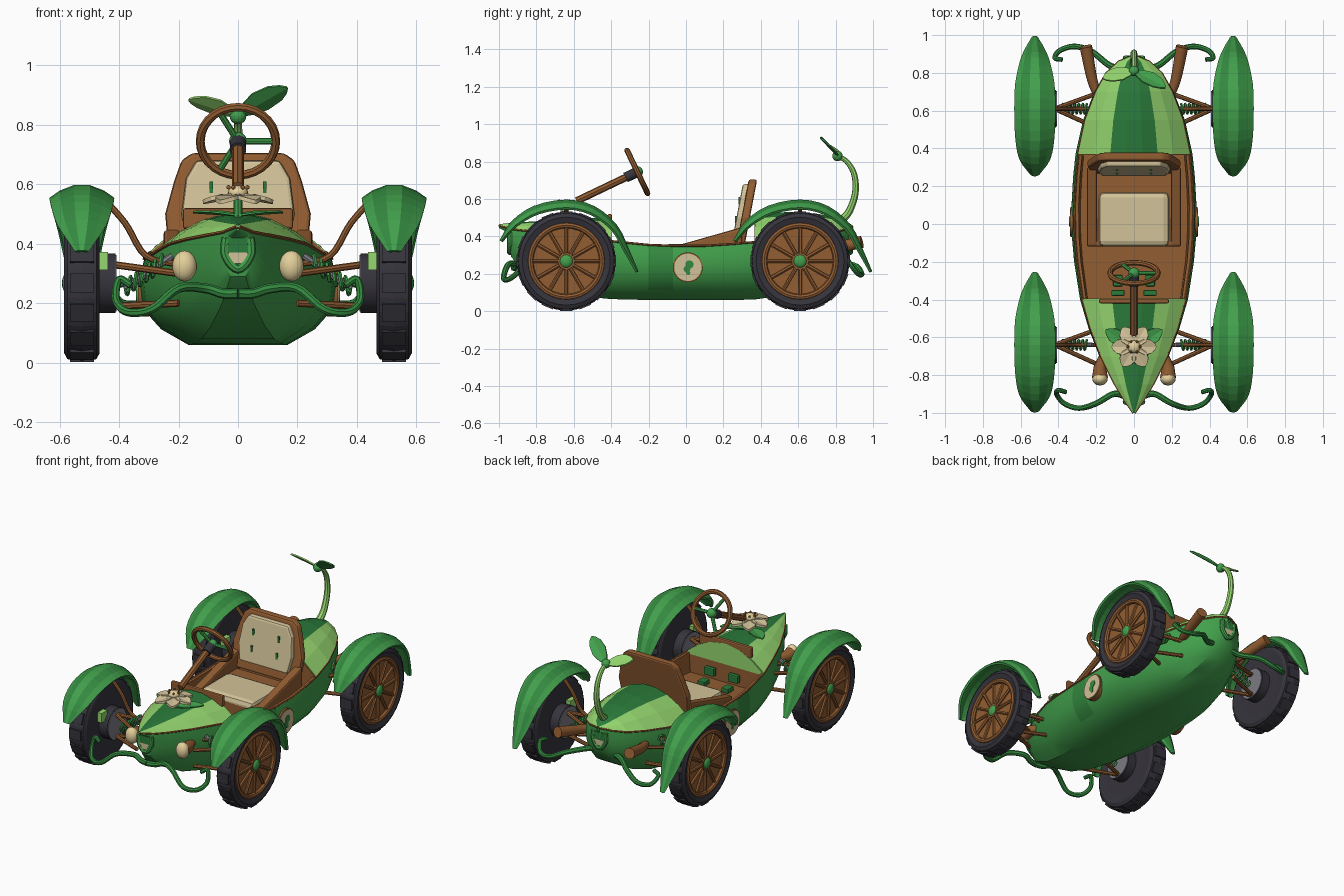
import bpy, bmesh, math
from mathutils import Vector, Matrix

if "Cube" in bpy.data.objects:
    bpy.data.objects.remove(bpy.data.objects["Cube"])


def material(name, *rgb):
    m = bpy.data.materials.new(name)
    lin = [((c / 255 + 0.055) / 1.055) ** 2.4 for c in rgb] + [1]
    m.diffuse_color = lin
    m.use_nodes = True
    m.node_tree.nodes["Principled BSDF"].inputs["Base Color"].default_value = lin
    return m


GREEN = material("leaf green", 66, 160, 76)
FERN = material("fern green", 52, 138, 64)
LIGHT = material("light green", 150, 216, 112)
DARK = material("dark green", 42, 122, 58)
BROWN = material("wood brown", 146, 93, 50)
CREAM = material("cream", 210, 194, 152)
PALE = material("pale lamp", 228, 208, 155)
TYRE = material("tyre charcoal", 54, 52, 60)
GREY = material("metal grey", 125, 123, 132)


def finish(name, bm, mats, mirror=False, smooth=False, thick=0, bevel=0):
    bmesh.ops.recalc_face_normals(bm, faces=bm.faces)
    me = bpy.data.meshes.new(name)
    bm.to_mesh(me)
    bm.free()
    for m in mats if isinstance(mats, list) else [mats]:
        me.materials.append(m)
    if smooth:
        me.polygons.foreach_set("use_smooth", [True] * len(me.polygons))
        me.set_sharp_from_angle(angle=math.radians(35))
    ob = bpy.data.objects.new(name, me)
    bpy.context.collection.objects.link(ob)
    if thick:
        mod = ob.modifiers.new("thickness", 'SOLIDIFY')
        mod.thickness, mod.offset = thick, 0
    if bevel:
        mod = ob.modifiers.new("bevel", 'BEVEL')
        mod.width, mod.segments = bevel, 2
    if mirror:
        ob.modifiers.new("mirror", 'MIRROR').use_mirror_merge = False


def loft(bm, rows, closed=False, caps=False, wrap=False):
    vs = [[bm.verts.new(p) for p in r] for r in rows]
    n = len(vs[0])
    for a, b in zip(vs, vs[1:] + vs[:1] if wrap else vs[1:]):
        for i in range(n if closed else n - 1):
            j = (i + 1) % n
            bm.faces.new((a[i], a[j], b[j], b[i]))
    if caps:
        bm.faces.new(vs[0])
        bm.faces.new(vs[-1])


def spline(pts, k=5):
    p = [Vector(q) for q in pts]
    p = [2 * p[0] - p[1]] + p + [2 * p[-1] - p[-2]]
    out = []
    for a, b, c, d in zip(p, p[1:], p[2:], p[3:]):
        for i in range(k):
            t = i / k
            out.append(b + t / 2 * (c - a + t * (2 * a - 5 * b + 4 * c - d + t * (3 * b - a - 3 * c + d))))
    return out + [p[-2]]


def tube(bm, pts, r, r1=None, n=8, closed=False):
    p = [Vector(q) for q in pts]
    m, rows, old = len(p), [], None
    for i, q in enumerate(p):
        nxt = p[(i + 1) % m] if closed else p[min(i + 1, m - 1)]
        t = (nxt - (p[i - 1] if closed else p[max(i - 1, 0)])).normalized()
        u = t.orthogonal().normalized() if old is None else old.rotation_difference(t) @ u
        old = t
        v, rad = t.cross(u), r + ((r1 or r) - r) * i / (m - 1)
        rows.append([q + rad * (u * math.cos(a) + v * math.sin(a))
                     for a in (2 * math.pi * k / n for k in range(n))])
    loft(bm, rows, True, not closed, closed)


def circle(c, axis, R, n=28):
    q = Vector((0, 0, 1)).rotation_difference(Vector(axis))
    return [Vector(c) + q @ Vector((R * math.cos(2 * math.pi * i / n), R * math.sin(2 * math.pi * i / n), 0))
            for i in range(n)]


def ball(bm, c, size):
    bmesh.ops.create_uvsphere(bm, u_segments=16, v_segments=10, radius=1,
                              matrix=Matrix.Translation(c) @ Matrix.Diagonal((*size, 1)))


def box(bm, c, size):
    bmesh.ops.create_cube(bm, size=1, matrix=Matrix.Translation(c) @ Matrix.Diagonal((*size, 1)))


def lathe(bm, profile, y, z, n=32):
    loft(bm, [circle((x, y, z), (1, 0, 0), r, n) for x, r in profile], True, True)


def leaf(bm, base, tip, width, up=(0, 0, 1)):
    base, d = Vector(base), Vector(tip) - Vector(base)
    side = d.cross(Vector(up)).normalized() * width
    dip = side.cross(d).normalized() * width * 0.2
    loft(bm, [[base + d * t + side * w * s + dip * abs(s) * w for s in (-1, 0, 1)]
              for t, w in ((0, .1), (.2, .65), (.45, 1), (.75, .85), (.92, .45), (1, .08))])


# Body stations: y, half width, rim height, keel height, deck crown height
STATIONS = [(-1, .004, .458, .445, .462), (-.95, .038, .445, .42, .467), (-.935, .048, .44, .29, .468),
            (-.85, .1, .43, .2, .475),
            (-.7, .175, .415, .12, .485), (-.55, .23, .4, .08, .495), (-.4, .272, .375, .065, .5),
            (-.2, .302, .355, .06, .5), (-.07, .313, .35, .06, .5), (.1, .315, .35, .06, .5),
            (.25, .307, .36, .06, .5), (.37, .295, .37, .063, .52), (.55, .257, .39, .09, .53),
            (.7, .2, .41, .14, .52), (.8, .145, .425, .2, .5), (.86, .08, .44, .28, .475),
            (.89, .008, .45, .38, .455)]
SECTION = [(1, 0), (1.035, .15), (1.05, .3), (1.03, .48), (.96, .65), (.82, .82), (.53, 1), (0, 1)]

# Hull with a darker painted band
bm = bmesh.new()
loft(bm, [[(w * f, y, rim + (keel - rim) * h) for f, h in SECTION]
          + [(-w * f, y, rim + (keel - rim) * h) for f, h in SECTION[-2::-1]]
          for y, w, rim, keel, top in STATIONS])
for f in bm.faces:
    c = f.calc_center_median()
    f.material_index = int(-.2 < c.y < -.07 and c.z > .13)
finish("hull", bm, [GREEN, FERN], smooth=True)

# Decks with a dark centre stripe
for name, test in (("front_deck", lambda y: y <= -.4), ("rear_deck", lambda y: y >= .37)):
    bm = bmesh.new()
    us = (-1, -.7, -.42, -.15, .15, .42, .7, 1)
    loft(bm, [[(w * u, y, rim + (top - rim) * (1 - u * u)) for u in us]
              for y, w, rim, keel, top in STATIONS if test(y)])
    for i, f in enumerate(bm.faces):
        f.material_index = int(2 <= i % 7 <= 4)
    finish(name, bm, [LIGHT, DARK], thick=.008)

# Rim strip, cockpit tub and bulkheads
bm = bmesh.new()
tube(bm, [(w, y, rim) for y, w, rim, k, t in STATIONS], .006, n=6)
finish("rim_strip", bm, BROWN, mirror=True, smooth=True)
bm = bmesh.new()
loft(bm, [[(w, y, rim), (w * .93, y, rim), (w * .9, y, .25), (-w * .9, y, .25), (-w * .93, y, rim), (-w, y, rim)]
          for y, w, rim, k, t in STATIONS if -.4 <= y <= .37])
finish("cockpit_tub", bm, BROWN)
for name, y, w, rim, top, mat in (("front_bulkhead", -.4, .272, .375, .5, LIGHT), ("rear_bulkhead", .37, .295, .37, .52, BROWN)):
    bm = bmesh.new()
    us = (-1, -.7, -.4, 0, .4, .7, 1)
    loft(bm, [[(w * u, y, z + (top - rim) * (1 - u * u) * f) for u in us] for z, f in ((rim, 1), (rim - .01, 0), (.25, 0))])
    for i, f in enumerate(bm.faces):
        f.material_index = int(i >= 6)
    finish(name, bm, [mat, BROWN], thick=.01)

# Seat
bm = bmesh.new()
box(bm, (0, .08, .27), (.46, .4, .13))
finish("seat_base", bm, BROWN, bevel=.012)
bm = bmesh.new()
box(bm, (0, .025, .325), (.375, .29, .07))
finish("seat_cushion", bm, CREAM, bevel=.03)
bm = bmesh.new()
loft(bm, [[(.195, y, .25), (.25, y, .25), (.25, y, z), (.195, y, z)] for y, z in ((-.12, .335), (0, .365), (.3, .45))],
     True, True)
finish("seat_side", bm, BROWN, mirror=True, bevel=.012)


def back_panel(name, half, mat, y, depth):
    bm = bmesh.new()
    outline = half + [(-x, z) for x, z in half[::-1]]
    loft(bm, [[(x, y + d + (z - .36) * .19, z) for x, z in outline] for d in (0, depth)], True, True)
    finish(name, bm, mat, bevel=.012)


back_panel("seat_back", [(.23, .34), (.245, .5), (.215, .61), (.19, .68), (.155, .705)], BROWN, .27, .045)
back_panel("seat_back_cushion", [(.17, .4), (.19, .5), (.175, .62), (.14, .68)], CREAM, .243, .04)
bm = bmesh.new()
for z in (.49, .59):
    box(bm, (.09, .241 + (z - .36) * .19, z), (.012, .008, .04))
finish("seat_buttons", bm, DARK, mirror=True)

# Dashboard, pedals and steering
bm = bmesh.new()
box(bm, (0, -.408, .485), (.37, .024, .07))
finish("dashboard", bm, BROWN, bevel=.008)
bm = bmesh.new()
box(bm, (.085, -.365, .31), (.07, .03, .05))
box(bm, (.085, -.3, .265), (.05, .06, .03))
finish("pedals", bm, DARK, mirror=True, bevel=.006)
hub, axis = Vector((0, -.26, .745)), Vector((0, .9, .43)).normalized()
bm = bmesh.new()
tube(bm, circle(hub, axis, .127), .015, closed=True)
tube(bm, [hub - axis * .36, hub - axis * .05], .02)
finish("steering_wheel_and_column", bm, BROWN, smooth=True)
bm = bmesh.new()
tube(bm, [hub - axis * .07, hub - axis * .01], .028, n=12)
finish("steering_collar", bm, TYRE, smooth=True)
bm = bmesh.new()
ball(bm, hub, (.03, .03, .03))
for p in circle(hub, axis, .125, 3):
    tube(bm, [hub, p], .011)
finish("steering_spokes", bm, GREEN, smooth=True)

# Bonnet flower with drooping petals
heart = Vector((0, -.65, .56))
bm = bmesh.new()
for p in circle(heart - Vector((0, 0, .02)), (0, 0, 1), .118, 6):
    leaf(bm, heart, p, .043)
finish("flower_petals", bm, CREAM, thick=.014)
bm = bmesh.new()
ball(bm, heart + Vector((0, 0, .012)), (.034, .034, .024))
finish("flower_heart", bm, PALE, smooth=True)
bm = bmesh.new()
for p in circle(heart + Vector((0, 0, .03)), (0, 0, 1), .032, 6):
    ball(bm, p, (.007, .007, .007))
finish("flower_stamens", bm, BROWN)
bm = bmesh.new()
tube(bm, [(0, -.65, .47), heart], .012)
for x in (-1, 1):
    leaf(bm, (0, -.66, .495), (x * .15, -.56, .505), .042)
finish("flower_leaves", bm, GREEN, thick=.006)

# Tail sprout
bm = bmesh.new()
tube(bm, spline([(0, .82, .48), (0, .87, .53), (0, .905, .63), (0, .9, .73), (0, .86, .8), (0, .81, .83)]), .022, .012)
finish("sprout_stem", bm, LIGHT, smooth=True)
bm = bmesh.new()
ball(bm, (0, .81, .83), (.024, .024, .024))
leaf(bm, (0, .81, .83), (.165, .72, .925), .045, (0, .7, .7))
finish("sprout_leaf_left", bm, GREEN, thick=.008)
bm = bmesh.new()
leaf(bm, (0, .81, .83), (-.165, .77, .885), .042, (0, .5, .8))
finish("sprout_leaf_right", bm, LIGHT, thick=.008)

# Nose and tail arches, lamps, vine bumpers, exhausts, side badges
for name, y, out in (("nose", -.942, -.004), ("tail", .878, .004)):
    bm = bmesh.new()
    tube(bm, spline([(-.042, y, .42), (-.042, y, .36), (0, y, .315), (.042, y, .36), (.042, y, .42)]), .015)
    finish(name + "_arch", bm, GREEN, smooth=True)
    bm = bmesh.new()
    box(bm, (0, y + out, .395), (.07, .012, .05))
    finish(name + "_opening", bm, DARK)
    bm = bmesh.new()
    box(bm, (0, y + out, .352), (.065, .012, .036))
    finish(name + "_plate", bm, CREAM)
bm = bmesh.new()
ball(bm, (.18, -.82, .325), (.041, .035, .052))
finish("headlamp", bm, PALE, mirror=True, smooth=True)
bm = bmesh.new()
tube(bm, [(.16, -.7, .325), (.18, -.76, .325), (.18, -.815, .325)], .025, .043, n=14)
finish("headlamp_cup", bm, BROWN, mirror=True, smooth=True)
bm = bmesh.new()
tube(bm, spline([(0, -.92, .232), (.05, -.91, .233), (.11, -.9, .25), (.2, -.95, .25), (.29, -.975, .18),
                 (.37, -.95, .17), (.41, -.9, .21), (.4, -.88, .28), (.36, -.89, .26)]), .018, .012)
finish("front_vine_bumper", bm, FERN, mirror=True, smooth=True)
bm = bmesh.new()
tube(bm, spline([(.05, .82, .28), (.13, .84, .26), (.22, .91, .24), (.31, .94, .2), (.39, .92, .2),
                 (.42, .88, .25), (.38, .87, .27)]), .018, .012)
finish("rear_vine_bumper", bm, FERN, mirror=True, smooth=True)
bm = bmesh.new()
tube(bm, spline([(.18, .66, .32), (.22, .76, .33), (.255, .94, .37)]), .022, .034, n=12)
finish("exhaust", bm, BROWN, mirror=True, smooth=True)
for name, x, mat, discs in (("badge_rim", .336, BROWN, [(.08, .01, .235)]), ("badge_face", .34, CREAM, [(.073, .01, .235)]),
                            ("badge_seed", .343, FERN, [(.022, .018, .25), (.018, .005, .225), (.011, .012, .205)])):
    bm = bmesh.new()
    for r, y, z in discs:
        lathe(bm, [(.3, r), (x, r)], y, z)
    finish(name, bm, mat, mirror=True)

# Wheels, fenders and suspension for each axle
FENDER = [(-.352, .375, .02), (-.29, .478, .078), (-.17, .56, .1), (0, .593, .105), (.15, .558, .1),
          (.27, .455, .076), (.33, .33, .05), (.38, .21, .012)]
for axle, y in (("front", -.64), ("rear", .61)):
    z = .268
    bm = bmesh.new()
    lathe(bm, [(.54, .18), (.575, .205), (.585, .235), (.574, .256), (.525, .264), (.476, .256), (.465, .235), (.47, .18)], y, z)
    for i in range(16):
        bmesh.ops.create_cube(bm, size=1, matrix=Matrix.Translation((.525, y, z))
                              @ Matrix.Rotation(i * math.pi / 8, 4, 'X')
                              @ Matrix.Translation((0, 0, .25)) @ Matrix.Diagonal((.08, .065, .032, 1)))
    finish(axle + "_tyre", bm, TYRE, mirror=True)
    bm = bmesh.new()
    lathe(bm, [(.412, .1), (.475, .1)], y, z)
    finish(axle + "_brake_drum", bm, TYRE, mirror=True, smooth=True)
    bm = bmesh.new()
    lathe(bm, [(.408, .095), (.42, .095)], y, z)
    tube(bm, [(.22, y, .36), (.38, y, .25)], .012)
    finish(axle + "_drum_cap_and_damper", bm, GREY, mirror=True, smooth=True)
    bm = bmesh.new()
    lathe(bm, [(.5, .19), (.56, .19)], y, z)
    tube(bm, circle((.568, y, z), (1, 0, 0), .192, 32), .016, closed=True)
    lathe(bm, [(.54, .05), (.578, .045)], y, z, 16)
    for p in circle((.565, y, z), (1, 0, 0), .19, 12):
        tube(bm, [(.567, y, z), p], .01, n=6)
    finish(axle + "_rim_and_spokes", bm, BROWN, mirror=True, smooth=True)
    bm = bmesh.new()
    ball(bm, (.572, y, z), (.02, .036, .036))
    finish(axle + "_hub_cap", bm, GREEN, mirror=True, smooth=True)
    # Leaf-shaped fender, its edges drooping towards the wheel, with painted stripes
    bm = bmesh.new()
    rows = []
    for dy, h, w in spline(FENDER, 3):
        inward = Vector((0, -dy, z - h)).normalized() * w * .42
        rows.append([Vector((.525 + w * u, y + dy, h)) + inward * u * u for u in (-1, -.68, -.25, .25, .68, 1)])
    loft(bm, rows)
    for i, f in enumerate(bm.faces):
        f.material_index = i % 5 % 2
    finish(axle + "_fender", bm, [GREEN, FERN], mirror=True, thick=.014)
    bm = bmesh.new()
    for dy in (-.1, .08):
        tube(bm, [(.2, y + dy, .3), (.42, y, .33)], .012)
        tube(bm, [(.2, y + dy, .2), (.42, y, .19)], .012)
    tube(bm, spline([(.2, y, .33), (.31, y, .36), (.38, y, .47), (.46, y, .56)]), .011)
    finish(axle + "_suspension_arms", bm, BROWN, mirror=True, smooth=True)
    bm = bmesh.new()
    tube(bm, [(.25 + .13 * t / 48, y + .026 * math.cos(t * .8), .34 - .09 * t / 48 + .026 * math.sin(t * .8))
              for t in range(49)], .007, n=5)
    finish(axle + "_spring", bm, GREEN, mirror=True, smooth=True)
    bm = bmesh.new()
    box(bm, (.452, y - .09, .342), (.03, .06, .06))
    finish(axle + "_caliper", bm, LIGHT, mirror=True)
